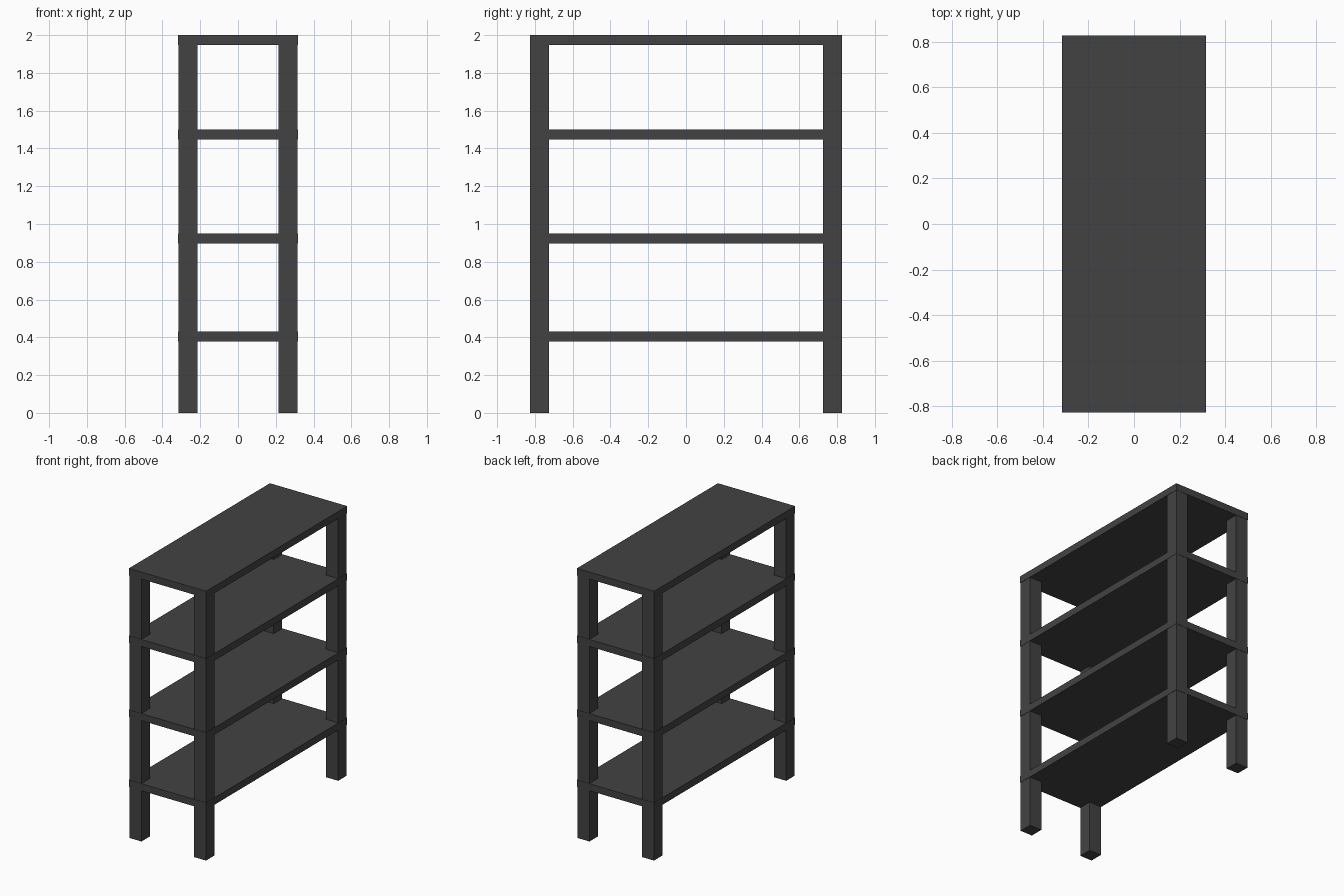
import bpy

if "Cube" in bpy.data.objects:
    bpy.data.objects.remove(bpy.data.objects["Cube"])

# One dark grey colour for the whole rack
grey = bpy.data.materials.new("dark_grey")
grey.diffuse_color = (0.055, 0.055, 0.055, 1)
grey.use_nodes = True
grey.node_tree.nodes["Principled BSDF"].inputs["Base Color"].default_value = grey.diffuse_color


def box(name, lo, hi):
    center = [(a + b) / 2 for a, b in zip(lo, hi)]
    bpy.ops.mesh.primitive_cube_add(size=1, location=center)
    ob = bpy.context.object
    ob.name = name
    ob.scale = [b - a for a, b in zip(lo, hi)]
    bpy.ops.object.transform_apply(location=False, rotation=False, scale=True)
    ob.data.materials.append(grey)


# Four square legs, a hair inside the shelf outline
for sx, side in ((-1, "left"), (1, "right")):
    for sy, end in ((-1, "front"), (1, "back")):
        xs = sorted((sx * 0.215, sx * 0.315))
        ys = sorted((sy * 0.725, sy * 0.825))
        box(f"{end}_{side}_leg", (xs[0], ys[0], 0), (xs[1], ys[1], 1.99))

# Four full-size shelves, the highest one being the top
for i, top in enumerate((0.43, 0.95, 1.5, 2.0)):
    name = "top_shelf" if top == 2.0 else f"shelf_{i + 1}"
    box(name, (-0.317, -0.827, top - 0.052), (0.317, 0.827, top))
